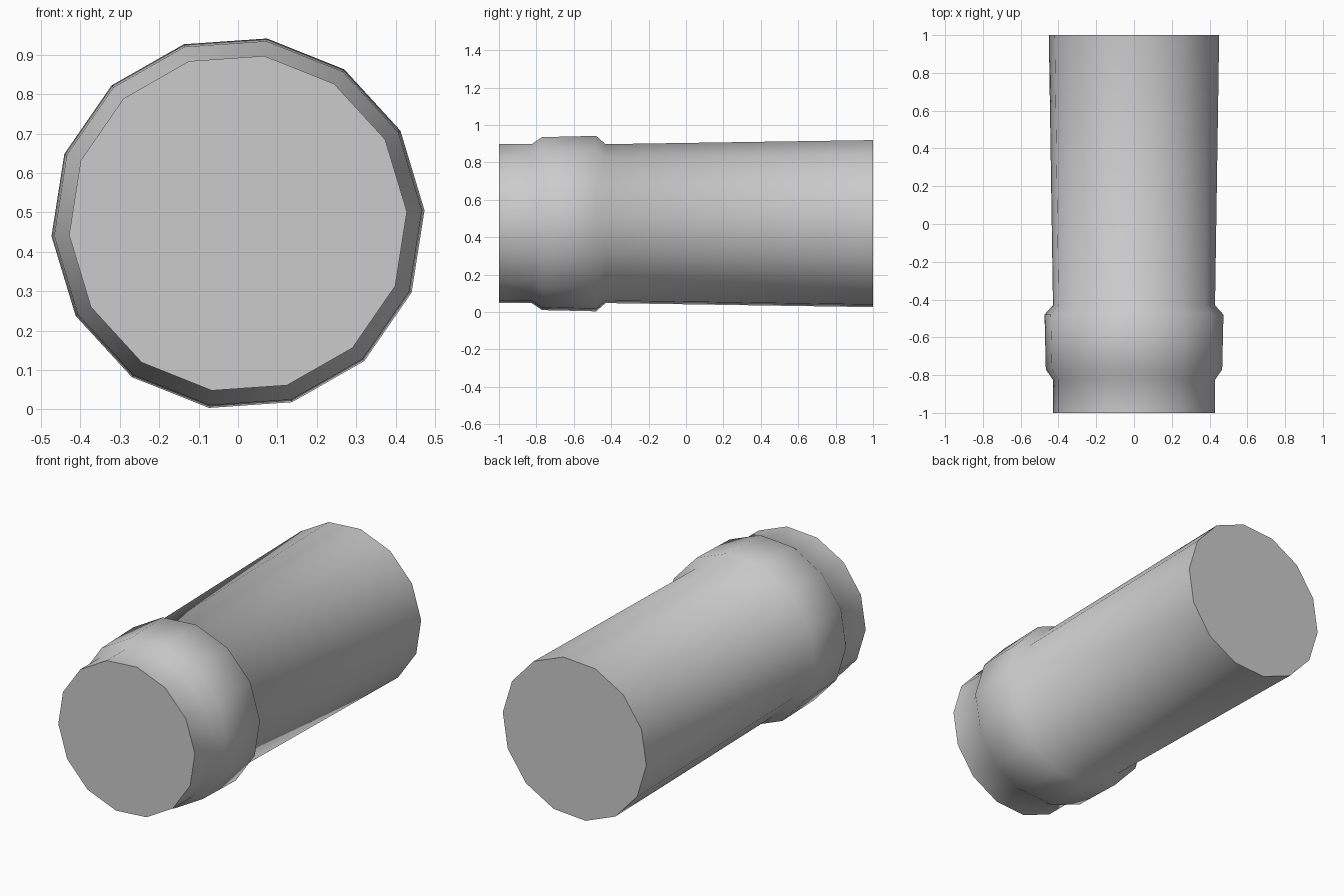
import bpy, bmesh, math

if "Cube" in bpy.data.objects:
    bpy.data.objects.remove(bpy.data.objects["Cube"])

SIDES = 14
TURN = math.radians(3.96)
RADIUS_MAX = 0.4748
CENTRE_Z = 0.4725

# (y, radius) from the front cap, over the collar, to the slightly flared rear
PROFILE = [(-1.0, 0.43), (-0.825, 0.43), (-0.77, 0.468),
           (-0.48, RADIUS_MAX), (-0.43, 0.43), (1.0, 0.452)]

bm = bmesh.new()


def ring(y, r):
    pts = []
    for i in range(SIDES):
        a = TURN + i * math.tau / SIDES
        pts.append(bm.verts.new((r * math.cos(a), y, CENTRE_Z + r * math.sin(a))))
    return pts


# Tube wall
rings = [ring(y, r) for y, r in PROFILE]
for a, b in zip(rings, rings[1:]):
    for i in range(SIDES):
        j = (i + 1) % SIDES
        bm.faces.new((a[i], a[j], b[j], b[i]))

# Flat end caps
bm.faces.new(rings[0])
bm.faces.new(rings[-1])
bmesh.ops.recalc_face_normals(bm, faces=bm.faces)

mesh = bpy.data.meshes.new("collared_tube")
bm.to_mesh(mesh)
bm.free()
tube = bpy.data.objects.new("collared_tube", mesh)
bpy.context.collection.objects.link(tube)

# Smooth wall, sharp cap rims
bpy.context.view_layer.objects.active = tube
tube.select_set(True)
bpy.ops.object.shade_smooth_by_angle(angle=math.radians(60))
